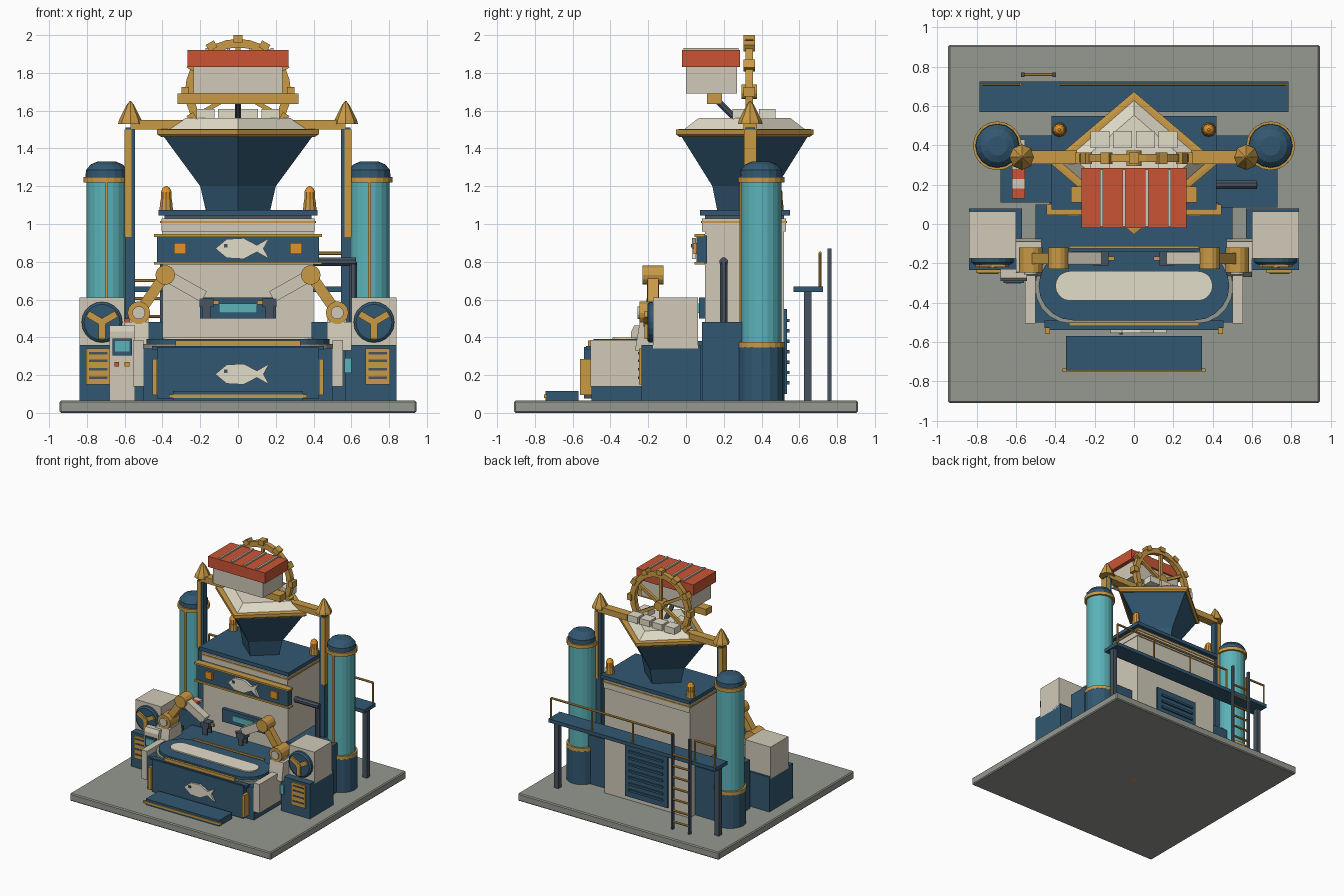
import bpy, bmesh
from math import sin, cos, pi
from mathutils import Vector, Matrix

if "Cube" in bpy.data.objects:
    bpy.data.objects.remove(bpy.data.objects["Cube"])


def material(name, rgb):
    m = bpy.data.materials.new(name)
    m.diffuse_color = [(c / 255) ** 2.2 for c in rgb] + [1]
    m.use_nodes = True
    m.node_tree.nodes["Principled BSDF"].inputs["Base Color"].default_value = m.diffuse_color
    return m


BLUE = material("blue", (53, 88, 112))
CREAM = material("cream", (208, 201, 183))
PALE = material("pale", (226, 220, 200))
GOLD = material("gold", (200, 153, 72))
ORANGE = material("orange", (225, 145, 45))
RED = material("red", (200, 86, 56))
TEAL = material("teal", (92, 178, 184))
DARK = material("dark_grey", (72, 84, 96))
STONE = material("stone", (148, 152, 143))


def finish(name, bm, mat, mirror=False):
    """Make an object; mirror=True also makes a copy reflected across x=0."""
    bmesh.ops.recalc_face_normals(bm, faces=bm.faces)
    for side in ((1, -1) if mirror else (1,)):
        b = bm.copy()
        if side < 0:
            bmesh.ops.scale(b, vec=(-1, 1, 1), verts=b.verts)
            bmesh.ops.reverse_faces(b, faces=b.faces)
        me = bpy.data.meshes.new(name)
        b.to_mesh(me)
        b.free()
        me.materials.append(mat)
        ob = bpy.data.objects.new(name, me)
        bpy.context.collection.objects.link(ob)
    bm.free()
    return ob


def box(name, x0, x1, y0, y1, z0, z1, mat, mirror=False, rot=None):
    bm = bmesh.new()
    bmesh.ops.create_cube(bm, size=1)
    M = Matrix.Translation(((x0 + x1) / 2, (y0 + y1) / 2, (z0 + z1) / 2))
    if rot:
        M = rot @ M
    M = M @ Matrix.Diagonal((x1 - x0, y1 - y0, z1 - z0, 1))
    bmesh.ops.transform(bm, matrix=M, verts=bm.verts)
    return finish(name, bm, mat, mirror)


def lathe(name, c, prof, n, mat, mirror=False, sy=1, axis='Z', hollow=False):
    """Spin (radius, height) points round a local axis placed at c."""
    bm = bmesh.new()
    rings = [[bm.verts.new((r * sin(2 * pi * i / n), sy * r * cos(2 * pi * i / n), z)) for i in range(n)]
             for r, z in prof]
    for a, b in zip(rings, rings[1:] + ([rings[0]] if hollow else [])):
        for i in range(n):
            bm.faces.new((a[i - 1], a[i], b[i], b[i - 1]))
    if not hollow:
        bm.faces.new(rings[0])
        bm.faces.new(rings[-1])
    R = Matrix.Rotation(pi / 2, 4, 'X') if axis == 'Y' else Matrix()
    bmesh.ops.transform(bm, matrix=Matrix.Translation(c) @ R, verts=bm.verts)
    return finish(name, bm, mat, mirror)


def bar(name, a, b, r, mat, mirror=False, n=8):
    a, b = Vector(a), Vector(b)
    bm = bmesh.new()
    bmesh.ops.create_cone(bm, cap_ends=True, segments=n, radius1=r, radius2=r, depth=(b - a).length)
    q = (b - a).to_track_quat('Z', 'Y').to_matrix().to_4x4()
    bmesh.ops.transform(bm, matrix=Matrix.Translation((a + b) / 2) @ q @ Matrix.Rotation(pi / n, 4, 'Z'), verts=bm.verts)
    return finish(name, bm, mat, mirror)


def prism(name, pts, lo, hi, mat, axis='Z', mirror=False):
    """Extrude an outline: (x,y) along z, (x,z) along y, or (y,z) along x."""
    put = {'Z': lambda a, b, h: (a, b, h), 'Y': lambda a, b, h: (a, h, b), 'X': lambda a, b, h: (h, a, b)}[axis]
    bm = bmesh.new()
    f, g = ([bm.verts.new(put(a, b, h)) for a, b in pts] for h in (lo, hi))
    bm.faces.new(f)
    bm.faces.new(g)
    for i in range(len(pts)):
        bm.faces.new((f[i - 1], f[i], g[i], g[i - 1]))
    return finish(name, bm, mat, mirror)


def stadium(w, y, r, n=10):
    return [((1 if k == 0 else -1) * (w - r) + r * cos(t), y + r * sin(t))
            for k in (0, 1) for t in [-pi / 2 + k * pi + pi * i / n for i in range(n + 1)]]


def fish(z, y):
    p = [(-.12, 0), (-.06, .05), (.03, .055), (.1, .018), (.165, .055),
         (.135, 0), (.165, -.055), (.1, -.018), (.03, -.055), (-.06, -.05)]
    prism("fish_emblem", [(a, b + z) for a, b in p], y, y + .02, PALE, 'Y')
    box("fish_eye", -.075, -.055, y - .006, y + .01, z + .005, z + .025, DARK)


# ground slab
base = box("base_slab", -.945, .945, -.91, .91, 0, .065, STONE)
bv = base.modifiers.new("bevel", 'BEVEL')
bv.width = .008
lathe("underside_plug", (0, 0, 0), [(.03, 0), (.03, .01)], 8, GOLD)

# main tower
box("tower", -.4, .4, .1, .52, .065, 1.0, CREAM)
box("tower_collar", -.405, .405, .085, .53, .96, 1.03, CREAM)
box("collar_trim", -.412, .412, .08, .535, 1.005, 1.017, GOLD)
box("tower_cap", -.42, .42, .075, .55, 1.045, 1.075, BLUE)
box("cap_seat", -.39, .39, .1, .52, 1.03, 1.045, DARK)
lathe("warning_lamp_base", (.38, .48, 1.07), [(.038, 0), (.032, .06)], 10, GOLD, True)
lathe("warning_lamp", (.38, .48, 1.13), [(.03, 0), (.03, .04), (.02, .06), (.006, .07)], 10, ORANGE, True)

# front sign with fish
box("sign_panel", -.43, .43, .055, .11, .79, .94, BLUE)
for z in (.785, .932):
    box("sign_rail", -.445, .445, .045, .1, z, z + .015, GOLD)
box("sign_lamp", .275, .34, .04, .06, .84, .9, ORANGE, True)
fish(.87, .033)

# screen on the tower front
box("screen_frame", -.2, .2, .07, .11, .5, .61, BLUE)
box("screen", -.1, .1, .06, .08, .53, .58, TEAL)

# rear louvred panel
box("rear_panel", -.2, .2, .515, .535, .1, .55, BLUE)
for i in range(7):
    box("rear_louvre", -.16, .16, .53, .547, .15 + i * .055, .168 + i * .055, BLUE)

# hopper, diamond in plan
H = (0, .31, 0)
lathe("hopper", H, [(.17, 1.07), (.2, 1.2), (.395, 1.465)], 4, BLUE, sy=.85)
lathe("hopper_rim", H, [(.405, 1.46), (.428, 1.475), (.428, 1.5), (.4, 1.503)], 4, GOLD, sy=.85)
lathe("hopper_heap", H, [(.37, 1.5), (.28, 1.56)], 4, PALE, sy=.87)
for x in (-.173, -.058, .058, .173):
    for y in ((.43, .29) if abs(x) > .1 else (.43,)):
        box("ice_block", x - .048, x + .048, y - .043, y + .043, 1.555, 1.61, PALE)

# gantry posts and beam
box("gantry_post", .545, .595, .315, .365, .065, 1.51, BLUE, True)
box("post_strip", .565, .602, .308, .372, .93, 1.5, GOLD, True)
box("gantry_beam", .29, .57, .305, .375, 1.5, 1.55, GOLD, True)
box("beam_middle", -.3, .3, .32, .36, 1.5, 1.55, GOLD)
lathe("post_finial", (.57, .34, 0), [(.065, 1.53), (.06, 1.55), (.02, 1.63), (.004, 1.65)], 8, GOLD, True)

# toothed lifting wheel
W = Vector((0, .335, 1.7))
lathe("wheel_ring", W, [(.235, -.02), (.28, -.02), (.28, .02), (.235, .02)], 28, GOLD, axis='Y', hollow=True)
bar("wheel_hub", W + Vector((0, -.04, 0)), W + Vector((0, .04, 0)), .04, GOLD, n=12)
for i in range(12):
    R = Matrix.Translation(W) @ Matrix.Rotation(i * pi / 6, 4, 'Y')
    box("wheel_tooth", -.025, .025, -.03, .03, .26, .3, GOLD, rot=R)
    if i % 2 == 0:
        box("wheel_spoke", -.012, .012, -.012, .012, .03, .24, GOLD, rot=R)

# lifted crate
box("crate_arm", -.32, .32, .11, .19, 1.635, 1.69, GOLD)
box("crate", -.235, .235, 0, .27, 1.69, 1.83, CREAM)
box("crate_lid", -.268, .268, -.02, .285, 1.83, 1.92, RED)
for x in (-.165, -.05, .065, .18):
    box("lid_slat", x - .008, x + .008, -.012, .278, 1.915, 1.932, CREAM)
bar("crate_strut", (0, .17, 1.65), (0, .28, 1.54), .018, DARK)

# side tanks
T = (.695, .398, 0)
lathe("tank_base", T, [(.124, .065), (.124, .35)], 16, BLUE, True)
lathe("tank_glass", T, [(.108, .35), (.108, 1.23)], 20, TEAL, True)
for z in (.345, 1.22):
    lathe("tank_ring", T, [(.124, z), (.124, z + .03)], 20, GOLD, True)
lathe("tank_dome", T, [(.112, 1.25), (.11, 1.285), (.085, 1.315), (.05, 1.33)], 16, BLUE, True)
box("tank_strip", .687, .703, .282, .3, .37, 1.22, GOLD, True)

# machinery boxes beside the tower, hose and pipe
box("side_box_right", .39, .73, .085, .45, .065, .48, BLUE)
box("side_box_left", -.68, -.39, .11, .45, .065, .48, BLUE)
for i in range(6):
    box("striped_hose", -.62, -.555, .13 + i * .05, .18 + i * .05, .47, .5, CREAM if i % 2 else RED)
bar("pipe_out", (.38, .2, .8), (.625, .2, .8), .024, DARK)
bar("pipe_down", (.61, .2, .8), (.61, .2, .47), .022, DARK)

# fan pods
box("pod_base", .57, .84, -.235, .08, .065, .36, BLUE, True)
box("pod", .6, .84, -.175, .063, .34, .61, CREAM, True)
F = Vector((.72, -.175, .48))
lathe("fan_disc", F, [(.108, -.02), (.108, .02), (.095, .03)], 20, BLUE, True, axis='Y')
bar("fan_hub", F, F + Vector((0, -.05, 0)), .024, GOLD, True, 10)
for i in range(3):
    R = Matrix.Translation(F) @ Matrix.Rotation(i * 2 * pi / 3 + pi / 3, 4, 'Y')
    box("fan_blade", -.018, .018, -.044, -.028, .01, .088, GOLD, True, R)
box("vent_panel", .675, .805, -.25, -.23, .15, .34, GOLD, True)
for z in (.18, .225, .27, .31):
    box("vent_slot", .69, .79, -.254, -.24, z, z + .012, DARK, True)

# front conveyor block
box("conveyor_block", -.5, .5, -.5, .1, .065, .34, BLUE)
box("front_panel", -.43, .43, -.54, -.49, .075, .35, BLUE)
box("front_ledge", -.455, .455, -.53, -.49, .335, .355, BLUE)
box("conveyor_end", .5, .555, -.505, -.08, .14, .385, CREAM, True)
prism("belt_rim", stadium(.505, -.32, .187), .33, .365, STONE)
prism("belt_deck", stadium(.485, -.315, .175), .35, .39, BLUE)
prism("belt", stadium(.4, -.315, .075), .38, .4, PALE)
box("deck_back", -.5, .5, -.2, .1, .33, .38, BLUE)
box("belt_rear_trim", -.33, .33, -.125, -.112, .375, .395, GOLD)
box("front_top_trim", -.33, .33, -.52, -.5, .352, .382, GOLD)
box("front_corner_trim", .428, .452, -.56, -.49, .095, .285, GOLD, True)
fish(.205, -.555)

# front step
box("front_step", -.345, .345, -.745, -.57, .065, .115, BLUE)
box("step_trim", -.365, .365, -.752, -.735, .08, .097, GOLD)

# robot arms
S, E, G = Vector((.525, -.175, .53)), Vector((.385, -.175, .73)), Vector((.18, -.175, .615))
prism("arm_pedestal", [(-.27, .33), (-.245, .48), (-.09, .48), (-.07, .33)], .47, .6, CREAM, 'X', True)
box("shoulder_block", .475, .575, -.22, -.12, .47, .52, CREAM, True)
d = Vector((0, .055, 0))
bar("shoulder_joint", S - d * 1.3, S + d, .06, GOLD, True, 14)
bar("shoulder_cap", S - d * 1.5, S - d, .035, CREAM, True, 12)
bar("elbow_joint", E - d, E + d, .052, GOLD, True, 14)
bar("upper_arm", S, E, .04, GOLD, True, 4)
bar("forearm", E, G, .045, CREAM, True, 4)
box("gripper", .13, .205, -.21, -.14, .56, .605, DARK, True)
for y in (-.21, -.155):
    box("gripper_finger", .145, .19, y, y + .015, .5, .57, DARK, True)
box("gripper_tip", .1, .135, -.185, -.165, .575, .595, GOLD, True)

# control console and side gauge
prism("console", [(-.29, .065), (-.29, .43), (-.275, .462), (-.23, .462), (-.23, .065)], -.68, -.545, CREAM, 'X')
box("console_screen_frame", -.665, -.56, -.3, -.28, .305, .395, BLUE)
box("console_screen", -.65, -.575, -.305, -.29, .325, .38, TEAL)
box("console_button", -.655, -.63, -.3, -.28, .245, .27, RED)
box("console_button", -.6, -.575, -.3, -.28, .245, .27, ORANGE)
box("side_gauge", .565, .6, -.245, -.23, .21, .29, TEAL)

# rear catwalk, railing and ladder
box("catwalk", -.787, .787, .57, .725, .64, .67, BLUE)
box("catwalk_leg", .735, .775, .625, .665, .065, .64, DARK, True)
for a, b, n in ((-.77, -.58, 1), (-.38, .77, 3)):
    bar("rail", (a, .71, .845), (b, .71, .845), .009, GOLD)
    for i in range(n + 1):
        x = a + (b - a) * i / n
        bar("rail_post", (x, .71, .66), (x, .71, .845), .008, GOLD)
for x in (-.565, -.405):
    box("ladder_stile", x - .009, x + .009, .748, .77, .065, .87, DARK)
for i in range(7):
    bar("ladder_rung", (-.565, .76, .13 + i * .095), (-.405, .76, .13 + i * .095), .009, GOLD)
